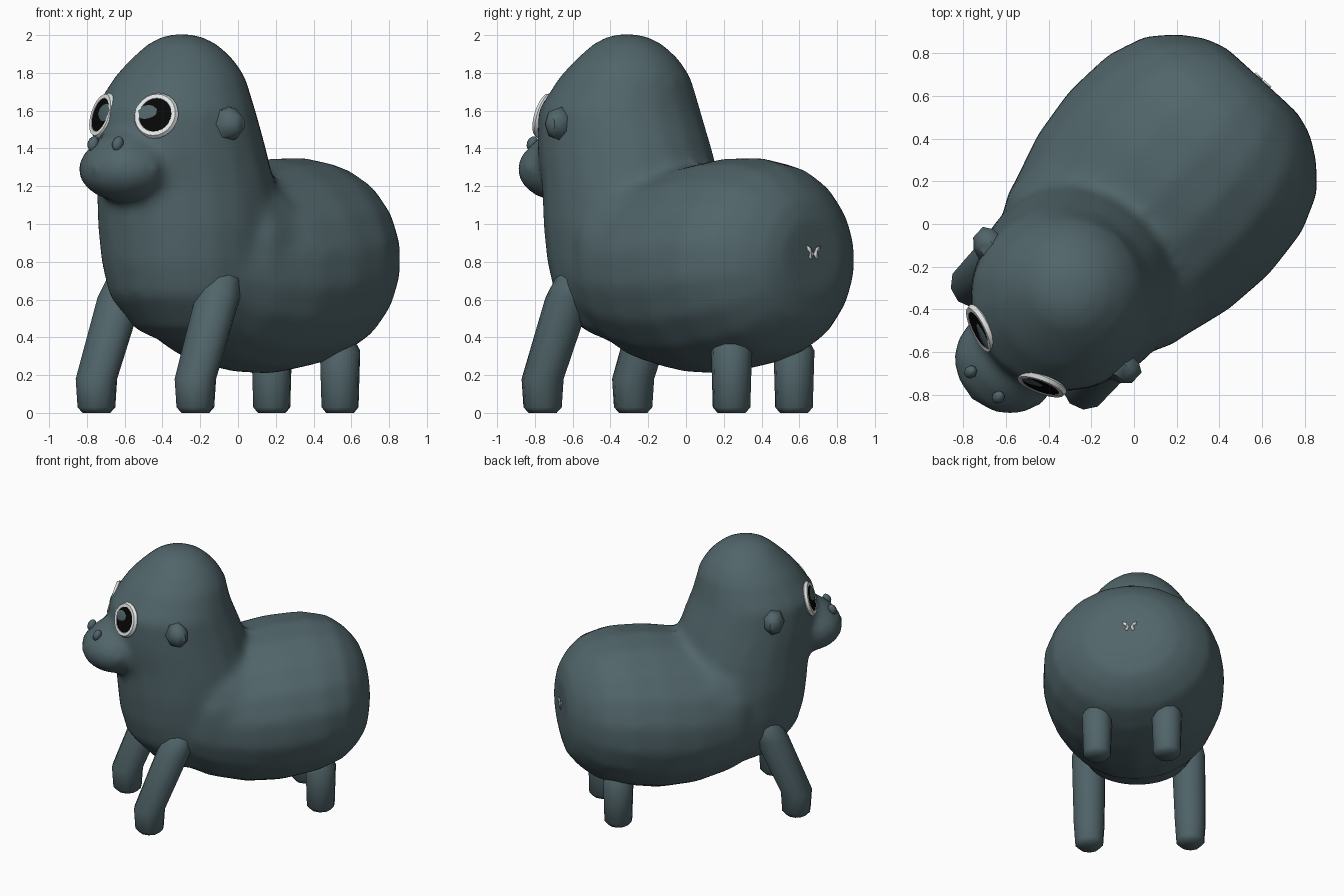
import bpy, bmesh, math
from mathutils import Matrix, Vector

old = bpy.data.objects.get("Cube")
if old:
    bpy.data.objects.remove(old, do_unlink=True)

# Built facing -y, then the whole animal is turned to its pose
POSE = Matrix.Translation((-0.005, 0.008, 0)) @ Matrix.Rotation(math.radians(-42.45), 4, "Z")


def material(name, rgb):
    m = bpy.data.materials.new(name)
    m.use_nodes = True
    m.diffuse_color = (*rgb, 1)
    m.node_tree.nodes["Principled BSDF"].inputs["Base Color"].default_value = (*rgb, 1)
    return m


FUR = material("slate_fur", (0.082, 0.13, 0.143))
WHITE = material("eye_white", (0.78, 0.8, 0.8))
BLACK = material("pupil_black", (0.002, 0.002, 0.002))


def finish(name, bm, mat, matrix=Matrix(), smooth=40):
    bmesh.ops.recalc_face_normals(bm, faces=bm.faces)
    mesh = bpy.data.meshes.new(name)
    bm.to_mesh(mesh)
    bm.free()
    mesh.materials.append(mat)
    ob = bpy.data.objects.new(name, mesh)
    bpy.context.collection.objects.link(ob)
    ob.matrix_world = POSE @ matrix
    bpy.ops.object.select_all(action="DESELECT")
    ob.select_set(True)
    bpy.context.view_layer.objects.active = ob
    bpy.ops.object.shade_smooth_by_angle(angle=math.radians(smooth))
    return ob


def loft(bm, rings, sides):
    """Skin rings given as (centre, half axis, half axis)."""
    loops = []
    for c, u, v in rings:
        angles = [math.tau * (i + 0.5) / sides for i in range(sides)]
        loops.append([bm.verts.new(Vector(c) + Vector(u) * math.cos(a) + Vector(v) * math.sin(a))
                      for a in angles])
    for a, b in zip(loops, loops[1:]):
        for i in range(sides):
            j = (i + 1) % sides
            bm.faces.new((a[i], a[j], b[j], b[i]))
    bm.faces.new(loops[0])
    bm.faces.new(loops[-1])


def ball(bm, centre, scale, tilt=0, u=14, v=9):
    shape = (Matrix.Translation(centre) @ Matrix.Rotation(math.radians(tilt), 4, "X")
             @ Matrix.Diagonal((*scale, 1)))
    bmesh.ops.create_uvsphere(bm, u_segments=u, v_segments=v, radius=1, matrix=shape)


# Barrel: (y, half width, top, bottom)
barrel = [(0.9, 0.23, 1.03, 0.63), (0.865, 0.34, 1.14, 0.48), (0.79, 0.45, 1.235, 0.39),
          (0.68, 0.555, 1.315, 0.305), (0.5, 0.625, 1.355, 0.245), (0.25, 0.645, 1.345, 0.205),
          (0, 0.615, 1.3, 0.215), (-0.25, 0.54, 1.25, 0.275), (-0.47, 0.45, 1.2, 0.385),
          (-0.65, 0.3, 1.1, 0.56)]
# Head and chest: (z, centre y, half depth, half width)
tower = [(2.005, -0.435, 0.07, 0.07), (1.965, -0.43, 0.17, 0.17), (1.88, -0.43, 0.265, 0.27),
         (1.78, -0.448, 0.348, 0.35), (1.6, -0.49, 0.43, 0.435), (1.4, -0.452, 0.47, 0.455),
         (1.2, -0.4, 0.478, 0.475), (1.0, -0.38, 0.485, 0.485), (0.8, -0.38, 0.465, 0.465),
         (0.62, -0.37, 0.425, 0.435), (0.44, -0.3, 0.33, 0.34), (0.33, -0.2, 0.15, 0.15)]
bm = bmesh.new()
loft(bm, [((0, y, (t + b) / 2), (w, 0, 0), (0, 0, (t - b) / 2)) for y, w, t, b in barrel], 18)
loft(bm, [((0, y, z), (w, 0, 0), (0, d, 0)) for z, y, d, w in tower], 18)
ball(bm, (0, -0.18, 0.86), (0.555, 0.46, 0.48))  # shoulders
ball(bm, (0.005, -0.885, 1.29), (0.262, 0.243, 0.175))  # muzzle
ball(bm, (0.005, -0.91, 1.4), (0.17, 0.14, 0.09))  # nose bridge
body = finish("body_and_head", bm, FUR, smooth=180)
remesh = body.modifiers.new("Blend", "REMESH")
remesh.mode = "VOXEL"
remesh.voxel_size = 0.032
remesh.use_smooth_shade = True
soften = body.modifiers.new("Soften", "SMOOTH")
soften.factor = 0.5
soften.iterations = 10

for side, label in ((1, "left"), (-1, "right")):
    # Legs: (x, y, z, radius)
    front = [(0.355, -0.715, 0, 0.075), (0.355, -0.715, 0.03, 0.102), (0.355, -0.715, 0.18, 0.112),
             (0.35, -0.535, 0.61, 0.122), (0.345, -0.5, 0.71, 0.1), (0.34, -0.485, 0.77, 0.05)]
    back = [(0.245, 0.54, 0, 0.075), (0.245, 0.54, 0.03, 0.1), (0.245, 0.54, 0.33, 0.109),
            (0.245, 0.54, 0.39, 0.075)]
    for part, path in (("front", front), ("back", back)):
        bm = bmesh.new()
        loft(bm, [((side * x, y, z), (r, 0, 0), (0, r, 0)) for x, y, z, r in path], 10)
        finish(f"{part}_leg_{label}", bm, FUR, smooth=60)

    # Ears: blunt cones pointing sideways (x, radius)
    bm = bmesh.new()
    loft(bm, [((side * x, -0.548 + (x - 0.34) * 0.15, 1.53), (0, r * 0.88, 0), (0, 0, r * 1.05))
              for x, r in ((0.34, 0.08), (0.41, 0.09), (0.465, 0.078), (0.505, 0.04))], 7)
    finish(f"ear_{label}", bm, FUR, smooth=50)

    bm = bmesh.new()
    ball(bm, (side * 0.088, -1.032, 1.425), (0.03, 0.03, 0.042), -25, u=8, v=6)
    finish(f"nostril_{label}", bm, FUR, smooth=50)

    # Eyes: local z points out of the face, turned outward and slightly up
    turn = Matrix.Rotation(side * math.radians(22), 4, "Z") @ Matrix.Rotation(math.radians(74), 4, "X")
    seat = Matrix.Translation((side * 0.191 + 0.003, -0.846, 1.573)) @ turn
    bm = bmesh.new()
    segs, tube = 24, 6
    grid = [[bm.verts.new(((0.103 + 0.022 * math.cos(q)) * math.cos(p),
                           (0.103 + 0.022 * math.cos(q)) * math.sin(p), 0.022 * math.sin(q)))
             for q in (math.tau * j / tube for j in range(tube))]
            for p in (math.tau * i / segs for i in range(segs))]
    for i in range(segs):
        for j in range(tube):
            k, m = (i + 1) % segs, (j + 1) % tube
            bm.faces.new((grid[i][j], grid[k][j], grid[k][m], grid[i][m]))
    finish(f"eye_rim_{label}", bm, WHITE, seat)
    bm = bmesh.new()
    bmesh.ops.create_cone(bm, cap_ends=True, segments=20, radius1=0.09, radius2=0.09, depth=0.04)
    finish(f"pupil_{label}", bm, BLACK, seat @ Matrix.Translation((0, 0, -0.003)))

# Small butterfly mark on the rump
bm = bmesh.new()
wing = [(0.004, -0.006), (0.018, -0.036), (0.034, -0.024), (0.026, 0.002), (0.046, 0.014),
        (0.05, 0.036), (0.024, 0.026)]
for side in (1, -1):
    bm.faces.new([bm.verts.new((side * x, 0, z)) for x, z in wing])
mark = finish("rump_butterfly", bm, WHITE, Matrix.Translation((0, 0.904, 0.848)))
thick = mark.modifiers.new("Thickness", "SOLIDIFY")
thick.thickness = 0.008
thick.offset = 0
